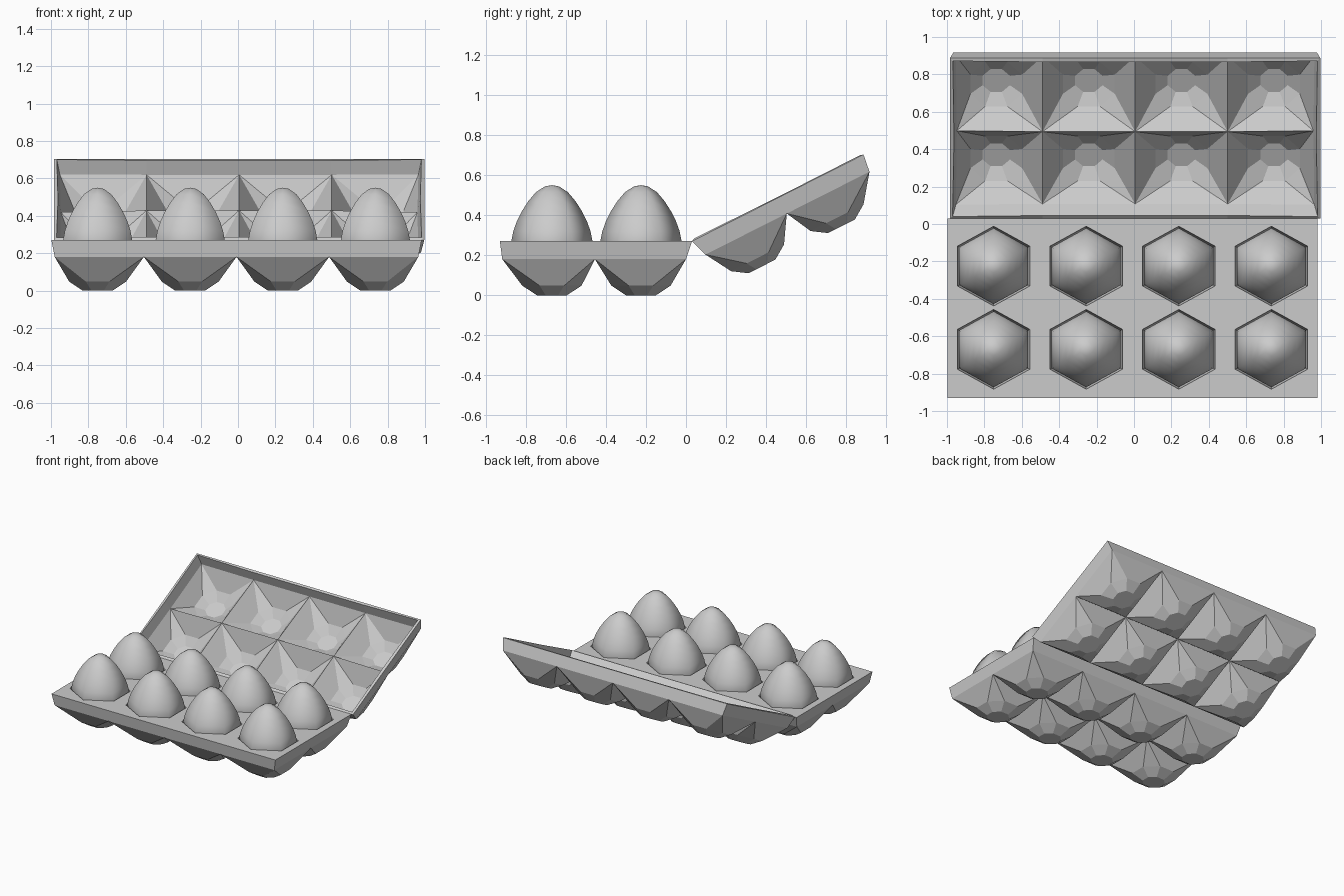
import bpy, bmesh
from math import sin, cos, pi, radians

if "Cube" in bpy.data.objects:
    bpy.data.objects.remove(bpy.data.objects["Cube"])

HINGE_Y, TOP, ANGLE = 0.03, 0.27, radians(26.8)
XT = [-0.99, -0.495, 0.0, 0.495, 0.99]        # cell borders at the top
XB = [-0.972, -0.495, 0.0, 0.495, 0.972]      # cell borders under the rim
AT = [0.0, 0.475, 0.96]                       # distance from hinge, top
AB = [0.03, 0.485, 0.948]                     # distance from hinge, under the rim
CX = [-0.7425, -0.2475, 0.2475, 0.7425]
CA = [0.255, 0.7]
RIM = 0.09


def base_pos(x, a, d):
    return (x - 0.008, HINGE_Y - a, TOP - d)


def lid_pos(x, a, d):
    return (x + 0.006, HINGE_Y + a * cos(ANGLE) + d * sin(ANGLE),
            TOP + a * sin(ANGLE) - d * cos(ANGLE))


def add_loop(bm, pos, pts):
    return [bm.verts.new(pos(*p)) for p in pts]


def bridge(bm, l1, l2):
    n = len(l1)
    for i in range(n):
        j = (i + 1) % n
        bm.faces.new((l1[i], l1[j], l2[j], l2[i]))


def octagon(cx, ca, rx, ra, d):
    k = cos(pi / 8)
    return [(cx + rx / k * cos(pi / 8 + i * pi / 4),
             ca + ra / k * sin(pi / 8 + i * pi / 4), d) for i in range(8)]


def hexagon(cx, ca, r, d):
    return [(cx + 1.05 * r * cos(pi / 6 + i * pi / 3),
             ca + r * sin(pi / 6 + i * pi / 3), d) for i in range(6)]


def shell(bm, pos):
    # faceted cups
    for i, cx in enumerate(CX):
        for j, ca in enumerate(CA):
            x0, x1, a0, a1 = XB[i], XB[i + 1], AB[j], AB[j + 1]
            c = add_loop(bm, pos, [(x1, a1, RIM), (x0, a1, RIM),
                                   (x0, a0, RIM), (x1, a0, RIM)])
            ring = add_loop(bm, pos, octagon(cx, ca, 0.152, 0.148, 0.222))
            low = add_loop(bm, pos, octagon(cx, ca, 0.08, 0.075, TOP))
            for k in range(4):
                p, q, r = ring[2 * k], ring[2 * k + 1], ring[(2 * k + 2) % 8]
                bm.faces.new((c[k], p, q))
                bm.faces.new((c[k], q, r, c[(k + 1) % 4]))
            bridge(bm, ring, low)
            bm.faces.new(low)
    # rim walls

    def wall(t, b):
        for k in range(len(t) - 1):
            bm.faces.new(add_loop(bm, pos, [(*t[k], 0), (*t[k + 1], 0),
                                            (*b[k + 1], RIM), (*b[k], RIM)]))
    for e in (0, -1):
        wall([(x, AT[e]) for x in XT], [(x, AB[e]) for x in XB])
        wall([(XT[e], a) for a in AT], [(XB[e], a) for a in AB])


def tray_top(bm, pos):
    # top plate with hexagonal wells
    for i, cx in enumerate(CX):
        for j, ca in enumerate(CA):
            x0, x1, a0, a1 = XT[i], XT[i + 1], AT[j], AT[j + 1]
            c = add_loop(bm, pos, [(x1, a1, 0), (x0, a1, 0), (x0, a0, 0), (x1, a0, 0)])
            h = add_loop(bm, pos, hexagon(cx, ca, 0.213, 0))
            bm.faces.new((c[0], c[1], h[2], h[1], h[0]))
            bm.faces.new((c[1], c[2], h[3], h[2]))
            bm.faces.new((c[2], c[3], h[5], h[4], h[3]))
            bm.faces.new((c[3], c[0], h[0], h[5]))
            prev = h
            for r, d in ((0.2, 0.1), (0.13, 0.225)):
                nxt = add_loop(bm, pos, hexagon(cx, ca, r, d))
                bridge(bm, prev, nxt)
                prev = nxt
            bm.faces.new(prev)


def finish(bm, name):
    bmesh.ops.remove_doubles(bm, verts=bm.verts, dist=0.0005)
    bmesh.ops.recalc_face_normals(bm, faces=bm.faces)
    me = bpy.data.meshes.new(name)
    bm.to_mesh(me)
    bm.free()
    ob = bpy.data.objects.new(name, me)
    bpy.context.collection.objects.link(ob)
    return ob


# tray
bm = bmesh.new()
shell(bm, base_pos)
tray_top(bm, base_pos)
finish(bm, "tray")

# open lid
bm = bmesh.new()
shell(bm, lid_pos)
lid = finish(bm, "lid")
if sum(p.normal.z * p.area for p in lid.data.polygons) > 0:
    lid.data.flip_normals()
mod = lid.modifiers.new("thickness", 'SOLIDIFY')
mod.thickness = 0.022
mod.offset = -1

# eggs: smooth six-sided lathe, (radius, depth below the tray top)
PROFILE = [(0.12, 0.2), (0.19, 0.1), (0.203, 0.0), (0.193, -0.05), (0.175, -0.1),
           (0.15, -0.15), (0.118, -0.2), (0.08, -0.245), (0.035, -0.274)]
for j, ca in enumerate(CA):
    for i, cx in enumerate(CX):
        bm = bmesh.new()
        loops = [add_loop(bm, base_pos, hexagon(cx, ca, r, d)) for r, d in PROFILE]
        for l1, l2 in zip(loops, loops[1:]):
            bridge(bm, l1, l2)
        for ring, d in ((loops[0], 0.22), (loops[-1], -0.28)):
            tip = bm.verts.new(base_pos(cx, ca, d))
            for k in range(6):
                bm.faces.new((ring[k], ring[(k + 1) % 6], tip))
        egg = finish(bm, f"egg_{j}_{i}")
        for p in egg.data.polygons:
            p.use_smooth = True
